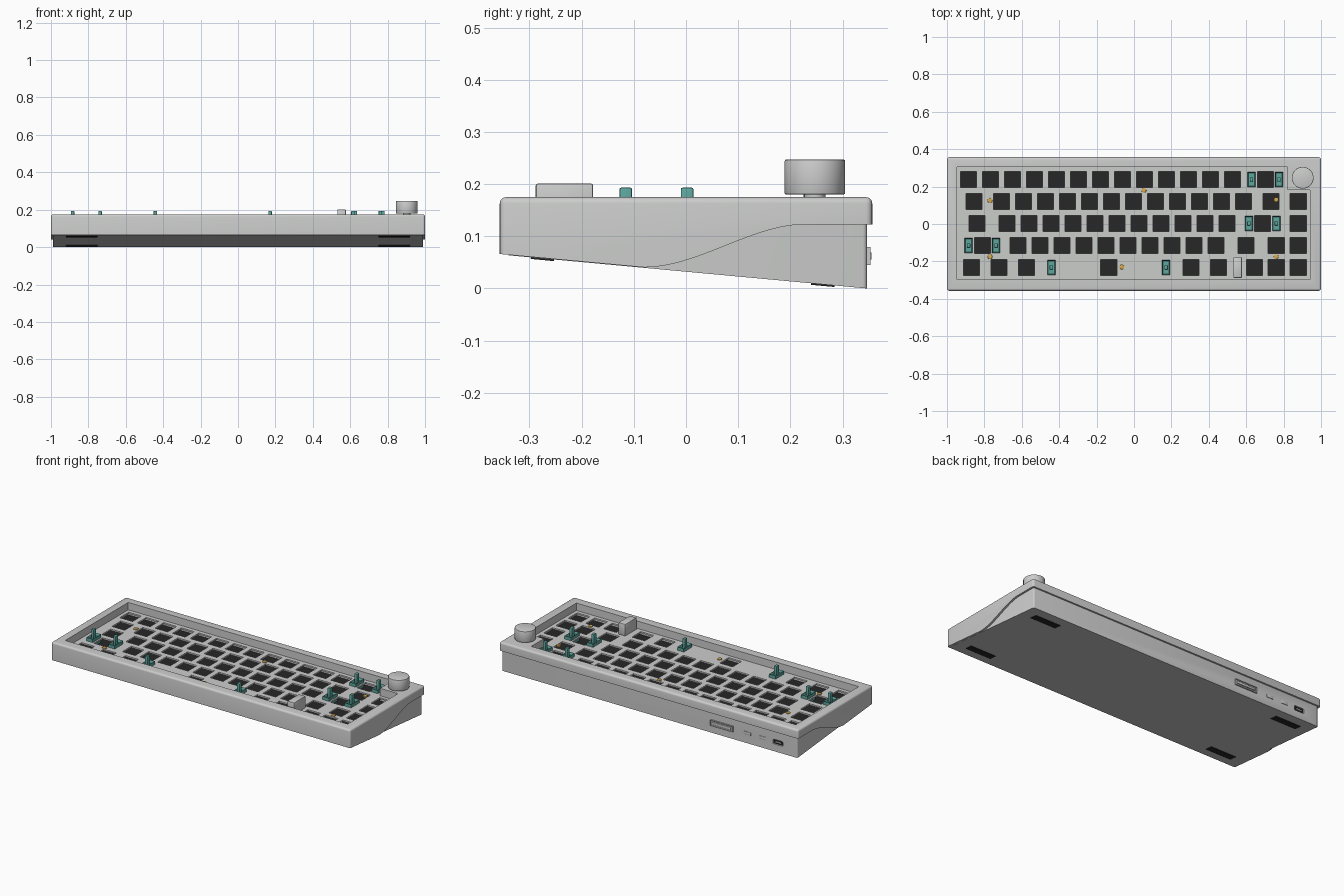
import bpy, bmesh, math
from mathutils import Matrix, Vector

if "Cube" in bpy.data.objects:
    bpy.data.objects.remove(bpy.data.objects["Cube"])


def material(name, rgb):
    m = bpy.data.materials.new(name)
    m.diffuse_color = (*rgb, 1)
    m.use_nodes = True
    m.node_tree.nodes["Principled BSDF"].inputs["Base Color"].default_value = m.diffuse_color
    return m


GREY = material("light_grey", (0.60, 0.61, 0.60))
BLACK = material("black", (0.02, 0.02, 0.02))
TEAL = material("teal", (0.11, 0.38, 0.34))
GOLD = material("gold", (0.68, 0.40, 0.08))


def finish(name, bm, mat):
    bmesh.ops.recalc_face_normals(bm, faces=bm.faces[:])
    me = bpy.data.meshes.new(name)
    bm.to_mesh(me)
    bm.free()
    me.materials.append(mat)
    ob = bpy.data.objects.new(name, me)
    bpy.context.collection.objects.link(ob)
    return ob


def smooth(ob):
    bpy.ops.object.select_all(action='DESELECT')
    ob.select_set(True)
    bpy.context.view_layer.objects.active = ob
    bpy.ops.object.shade_smooth_by_angle(angle=math.radians(35))


def prism(pts, to3d, lo, hi):
    """Extrude a flat outline between lo and hi; to3d places (a, b, depth)."""
    bm = bmesh.new()
    face = bm.faces.new([bm.verts.new(to3d(a, b, lo)) for a, b in pts])
    ext = bmesh.ops.extrude_face_region(bm, geom=[face])
    shift = Vector(to3d(0, 0, hi)) - Vector(to3d(0, 0, lo))
    bmesh.ops.translate(bm, vec=shift, verts=[v for v in ext["geom"] if isinstance(v, bmesh.types.BMVert)])
    bmesh.ops.recalc_face_normals(bm, faces=bm.faces[:])
    return bm


def along_x(a, b, d):
    return (d, a, b)


def along_z(a, b, d):
    return (a, b, d)


def add_box(bm, c, s, bevel=0):
    """Box by centre and size, with optional rounded edges."""
    new = bmesh.ops.create_cube(bm, size=1, matrix=Matrix.Translation(c) @ Matrix.Diagonal((*s, 1)))["verts"]
    if bevel:
        edges = list({e for v in new for e in v.link_edges})
        bmesh.ops.bevel(bm, geom=edges, offset=bevel, segments=2, profile=0.5, affect='EDGES')


def box(name, c, s, mat, bevel=0):
    bm = bmesh.new()
    add_box(bm, c, s, bevel)
    ob = finish(name, bm, mat)
    if bevel:
        smooth(ob)
    return ob


def cylinder(name, c, r, z0, z1, mat, bevel=0, n=32):
    bm = bmesh.new()
    bmesh.ops.create_cone(bm, cap_ends=True, segments=n, radius1=r, radius2=r, depth=z1 - z0,
                          matrix=Matrix.Translation((c[0], c[1], (z0 + z1) / 2)))
    if bevel:
        rims = [e for e in bm.edges if abs(e.verts[0].co.z - e.verts[1].co.z) < 1e-6]
        bmesh.ops.bevel(bm, geom=rims, offset=bevel, segments=2, profile=0.5, affect='EDGES')
    ob = finish(name, bm, mat)
    smooth(ob)
    return ob


def cut(ob, cutter):
    mod = ob.modifiers.new("cut", 'BOOLEAN')
    mod.operation, mod.solver, mod.object = 'DIFFERENCE', 'EXACT', cutter
    bpy.context.view_layer.objects.active = ob
    bpy.ops.object.modifier_apply(modifier=mod.name)


# Overall section: sloping underside, rear overhang
TOP, BACK, SEAM = 0.175, 0.357, 0.123
PLATE = 0.13
U = 0.1175
LEFT = -0.943
ROWS = [0.237, 0.1195, 0.002, -0.1155, -0.233]


def under(y):
    return 0.065 * (0.347 - y) / 0.704


# Upper case: side profile with an S-shaped seam
profile = [(-BACK, under(-BACK) + 0.001)]
for i in range(19):
    t = i / 18
    y = -0.08 + 0.31 * t
    base = under(-0.08) + 0.001
    profile.append((y, base + (SEAM - base) * t * t * (3 - 2 * t)))
profile += [(BACK, SEAM), (BACK, TOP), (-BACK, TOP)]
bm = prism(profile, along_x, -1, 1)
edges = []
for e in bm.edges:
    a, b = e.verts[0].co, e.verts[1].co
    if min(a.z, b.z) > TOP - 1e-4 or (abs(a.y - b.y) < 1e-5 and abs(a.x - b.x) < 1e-5 and abs(a.y) > 0.35):
        edges.append(e)
bmesh.ops.bevel(bm, geom=edges, offset=0.012, segments=4, profile=0.5, affect='EDGES')
upper = finish("upper_case", bm, GREY)

# Lower case, slightly inset at the sides and back
bm = prism([(-0.34, under(-0.34)), (0.347, 0), (0.347, SEAM + 0.005), (-0.34, SEAM + 0.005)],
           along_x, -0.988, 0.988)
edges = [e for e in bm.edges if all(v.co.y > 0.34 for v in e.verts)
         and abs(e.verts[0].co.x - e.verts[1].co.x) < 1e-5]
bmesh.ops.bevel(bm, geom=edges, offset=0.008, segments=3, profile=0.5, affect='EDGES')
lower = finish("lower_case", bm, GREY)

# Key well with a solid corner under the knob
well = [(-0.947, -0.298), (0.942, -0.298), (0.942, 0.183), (0.822, 0.183), (0.822, 0.304), (-0.947, 0.304)]
cutter = finish("well_cutter", prism(well, along_z, 0.085, 0.3), GREY)
cutter.hide_render = True
cut(upper, cutter)
cut(lower, cutter)
bpy.data.objects.remove(cutter)

# Rear port pocket
pocket = box("port_cutter", (-0.858, 0.345, 0.058), (0.066, 0.04, 0.028), GREY, 0.006)
pocket.hide_render = True
cut(lower, pocket)
bpy.data.objects.remove(pocket)
smooth(upper)
smooth(lower)

# Switch positions in key units, row by row
keys = [
    [i + 0.5 for i in range(13)] + [14],
    [0.75] + [i + 2 for i in range(12)] + [14.25, 15.5],
    [0.875] + [i + 2.25 for i in range(12 - 1)] + [13.875, 15.5],
    [1.125] + [i + 2.75 for i in range(10)] + [13.125, 14.5, 15.5],
    [0.625, 1.875, 3.125, 6.875, 10.625, 11.875, 13.5, 14.5, 15.5],
]
spots = [(LEFT + k * U, y) for row, y in zip(keys, ROWS) for k in row]

# Mounting plate with square switch openings
plate = finish("switch_plate", prism(well, along_z, PLATE - 0.009, PLATE), GREY)
bm = bmesh.new()
for x, y in spots:
    add_box(bm, (x, y, PLATE), (0.086, 0.086, 0.06))
holes = finish("hole_cutter", bm, GREY)
holes.hide_render = True
cut(plate, holes)
bpy.data.objects.remove(holes)

# Circuit board below, with a small round socket at each key
finish("circuit_board", prism(well, along_z, 0.088, 0.1), BLACK)
bm = bmesh.new()
for x, y in spots:
    bmesh.ops.create_cone(bm, cap_ends=True, segments=12, radius1=0.013, radius2=0.013, depth=0.004,
                          matrix=Matrix.Translation((x, y, 0.101)))
finish("switch_sockets", bm, BLACK)

# Stabilisers either side of the long keys: hollow housing plus stem
for key, row, half in ((14, 0, 0.0735), (13.875, 2, 0.0735), (1.125, 3, 0.0735), (6.875, 4, 0.307)):
    for side in (-1, 1):
        x, y = LEFT + key * U + side * half, ROWS[row]
        bm = bmesh.new()
        add_box(bm, (x, y, 0.126), (0.043, 0.08, 0.048))
        bm.faces.ensure_lookup_table()
        lid = max(bm.faces, key=lambda f: f.calc_center_median().z)
        bmesh.ops.inset_region(bm, faces=[lid], thickness=0.007)
        bmesh.ops.translate(bm, vec=(0, 0, -0.015), verts=lid.verts[:])
        finish("stabiliser_housing", bm, TEAL)
        box("stabiliser_stem", (x, y, 0.161), (0.018, 0.024, 0.064), TEAL, 0.003)

# Plate screws
for x, y in ((-0.77, 0.125), (0.053, 0.18), (0.76, 0.13), (0.76, -0.175), (-0.77, -0.175), (-0.065, -0.23)):
    cylinder("plate_screw", (x, y), 0.013, PLATE - 0.004, PLATE + 0.005, GOLD, 0.002, 16)

# Spacer block beside the arrow keys
box("spacer_block", (0.554, -0.233, 0.165), (0.046, 0.11, 0.072), GREY, 0.004)

# Rotary knob
cylinder("knob_stem", (0.902, 0.247), 0.02, 0.17, 0.185, GREY)
cylinder("knob", (0.902, 0.247), 0.058, 0.18, 0.247, GREY, 0.003, 64)

# Rear controls: slider frame, slider, two buttons and cable port
bm = bmesh.new()
add_box(bm, (-0.485, 0.349, 0.062), (0.15, 0.01, 0.034))
face = max(bm.faces, key=lambda f: f.calc_center_median().y)
bmesh.ops.inset_region(bm, faces=[face], thickness=0.005)
bmesh.ops.translate(bm, vec=(0, -0.004, 0), verts=face.verts[:])
finish("slider_frame", bm, GREY)
box("slider", (-0.485, 0.35, 0.062), (0.125, 0.012, 0.014), GREY, 0.002)
for x in (-0.654, -0.756):
    box("rear_button", (x, 0.346, 0.06), (0.046, 0.008, 0.018), GREY, 0.002)
box("port_lining", (-0.858, 0.333, 0.058), (0.064, 0.015, 0.026), BLACK)
box("port_tongue", (-0.858, 0.34, 0.058), (0.035, 0.008, 0.006), GREY)

# Rubber feet on the sloping underside
for sx in (-1, 1):
    for y in (-0.275, 0.262):
        foot = box("rubber_foot", (0, 0, 0), (0.17, 0.045, 0.006), BLACK)
        foot.location = (sx * 0.835, y, under(y))
        foot.rotation_euler = (-math.atan(0.065 / 0.704), 0, 0)
